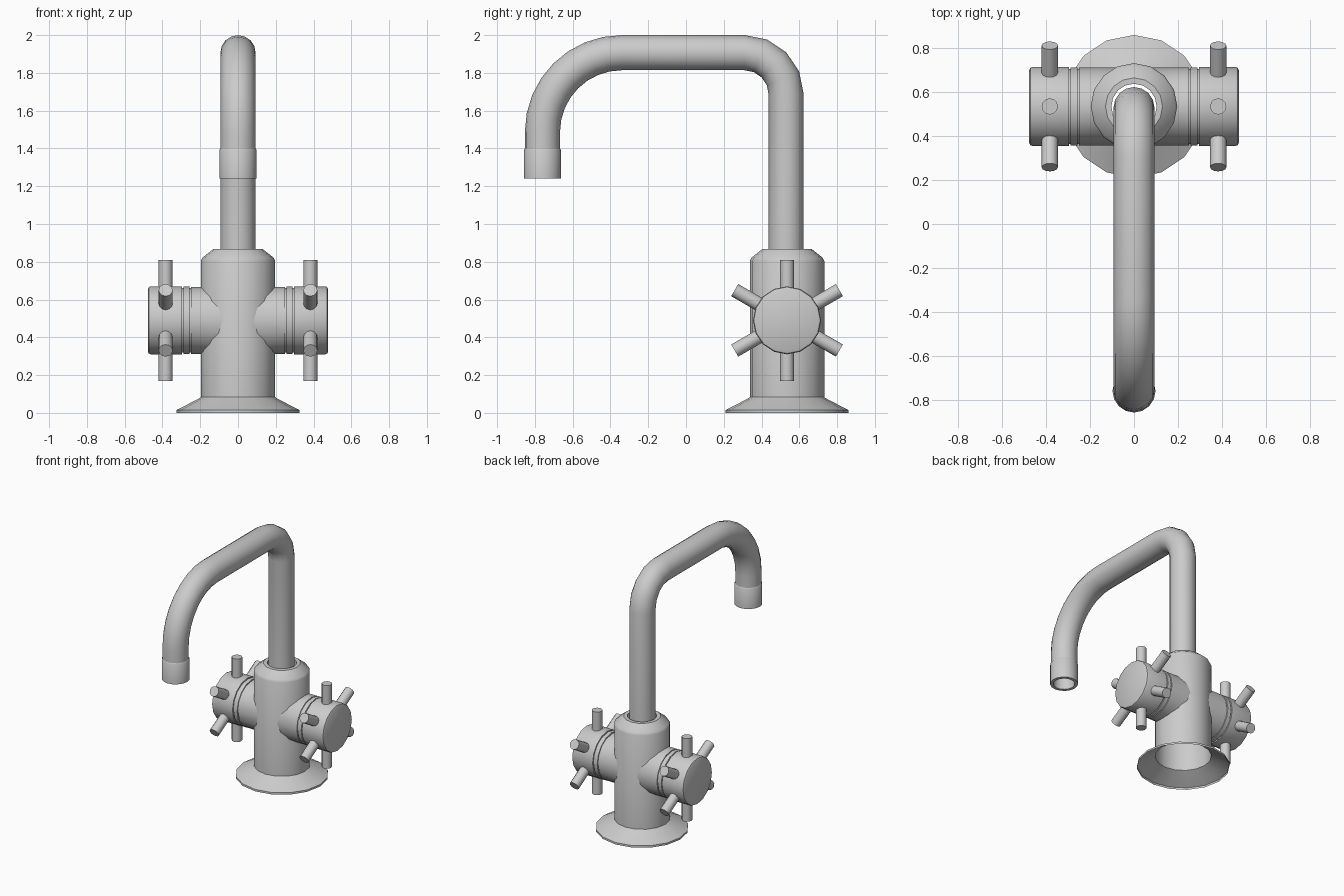
import bpy, bmesh
from math import sin, cos, pi, radians, sqrt
from mathutils import Vector

if "Cube" in bpy.data.objects:
    bpy.data.objects.remove(bpy.data.objects["Cube"])

CY, HZ = 0.535, 0.49      # column centre in y, height of the handle axis
BODY_R, PIPE_R = 0.197, 0.093
SIDES = 16

metal = bpy.data.materials.new("grey metal")
metal.diffuse_color = (0.6, 0.6, 0.6, 1)
metal.use_nodes = True
metal.node_tree.nodes["Principled BSDF"].inputs["Base Color"].default_value = metal.diffuse_color


def loft(bm, rings, cap_start=False, cap_end=False):
    """Skin a list of closed rings of points."""
    rows = [[bm.verts.new(p) for p in ring] for ring in rings]
    for a, b in zip(rows, rows[1:]):
        n = len(a)
        for i in range(n):
            j = (i + 1) % n
            bm.faces.new((a[i], a[j], b[j], b[i]))
    if cap_start:
        bm.faces.new(rows[0][::-1])
    if cap_end:
        bm.faces.new(rows[-1])


def ring(centre, u, v, r, n=SIDES):
    c, u, v = Vector(centre), Vector(u), Vector(v)
    return [c + r * (cos(2 * pi * i / n) * u + sin(2 * pi * i / n) * v) for i in range(n)]


def finish(bm, name, mirror=False, recalc=True):
    if recalc:
        bmesh.ops.recalc_face_normals(bm, faces=bm.faces)
    me = bpy.data.meshes.new(name)
    bm.to_mesh(me)
    bm.free()
    me.materials.append(metal)
    ob = bpy.data.objects.new(name, me)
    bpy.context.collection.objects.link(ob)
    bpy.ops.object.select_all(action='DESELECT')
    ob.select_set(True)
    bpy.context.view_layer.objects.active = ob
    bpy.ops.object.shade_smooth_by_angle(angle=radians(32))
    if mirror:
        ob.modifiers.new("mirror", 'MIRROR').use_axis[0] = True
    return ob


def upright_lathe(name, y, profile, cap_end=False):
    bm = bmesh.new()
    loft(bm, [ring((0, y, z), (1, 0, 0), (0, 1, 0), r) for r, z in profile], cap_end=cap_end)
    finish(bm, name, recalc=False)


# Flared base and column, hollow and open underneath, with a socket for the pipe
upright_lathe("body_column", CY, [
    (0.325, 0), (0.325, 0.015), (0.215, 0.072), (BODY_R, 0.083), (BODY_R, 0.805),
    (0.188, 0.822), (0.13, 0.868), (0.103, 0.868), (0.103, 0.78)])

# Spout pipe: riser, tight rear bend, straight run, wide front bend
path = [((CY - 0.005, 0.78), 0)]
path += [((0.31 + 0.22 * cos(a), 1.687 + 0.22 * sin(a)), a)
         for a in (i * pi / 8 for i in range(5))]
path += [((-0.34 + 0.42 * cos(a), 1.487 + 0.42 * sin(a)), a)
         for a in (pi / 2 + i * pi / 16 for i in range(9))]
path.append(((-0.76, 1.36), pi))
bm = bmesh.new()
loft(bm, [ring((0, y, z), (1, 0, 0), (0, cos(a), sin(a)), PIPE_R) for (y, z), a in path])
finish(bm, "spout_pipe", recalc=False)

# Nozzle with a recessed outlet
upright_lathe("nozzle", -0.76, [
    (0.075, 1.34), (0.075, 1.24), (0.098, 1.24), (0.098, 1.392), (0.092, 1.402)][::1])
bm = bmesh.new()
bm.faces.new([bm.verts.new(p) for p in
              reversed(ring((0, -0.76, 1.335), (1, 0, 0), (0, 1, 0), 0.076))])
finish(bm, "outlet_screen", recalc=False)


# Side barrel, trimmed to the column, with grooves and a capped knob
def side_ring(x, r):
    return ring((x, CY, HZ), (0, 1, 0), (0, 0, 1), r)


start = [Vector((sqrt(BODY_R ** 2 - (p.y - CY) ** 2) - 0.012, p.y, p.z))
         for p in side_ring(0, 0.177)]
bm = bmesh.new()
loft(bm, [start] + [side_ring(x, r) for x, r in (
    (0.25, 0.177), (0.25, 0.17), (0.258, 0.17), (0.258, 0.178), (0.288, 0.178),
    (0.288, 0.17), (0.296, 0.17), (0.296, 0.18), (0.462, 0.18), (0.472, 0.176),
    (0.477, 0.166))], cap_end=True)
finish(bm, "valve_barrel_and_knob", mirror=True, recalc=False)

# Six spokes around each knob
bm = bmesh.new()
for k in range(6):
    a = radians(30 + 60 * k)
    d, t = Vector((0, cos(a), sin(a))), Vector((0, -sin(a), cos(a)))
    hub = Vector((0.383, CY, HZ))
    loft(bm, [ring(hub + d * s, (1, 0, 0), t, 0.037, 12) for s in (0.15, 0.32)], True, True)
finish(bm, "handle_spokes", mirror=True)
